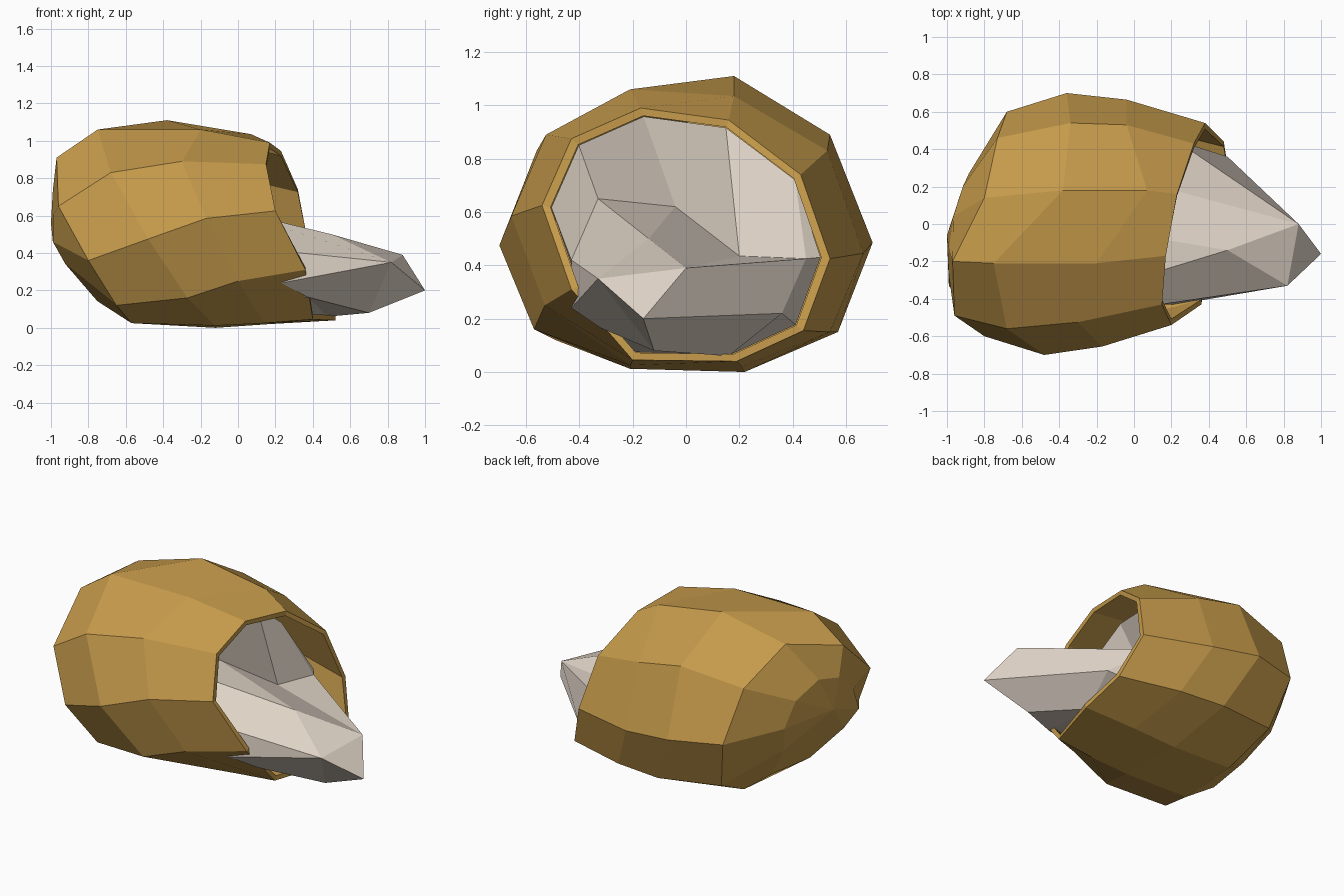
import bpy, bmesh
from mathutils import Vector

if "Cube" in bpy.data.objects:
    bpy.data.objects.remove(bpy.data.objects["Cube"])


def material(name, rgb):
    m = bpy.data.materials.new(name)
    m.diffuse_color = (*rgb, 1)
    m.use_nodes = True
    m.node_tree.nodes["Principled BSDF"].inputs["Base Color"].default_value = m.diffuse_color
    return m


def bridge(a, b):
    """Faces between two rings of equal length; repeated corners collapse to triangles."""
    n = len(a)
    quads = [(a[i], a[(i + 1) % n], b[(i + 1) % n], b[i]) for i in range(n)]
    return [list(dict.fromkeys(tuple(p) for p in q)) for q in quads]


def build(name, rings, mat, extra):
    """Loft through the rings, add the extra faces, and weld."""
    bm = bmesh.new()
    faces = [f for a, b in zip(rings, rings[1:]) for f in bridge(a, b)] + extra
    for f in faces:
        if len(f) > 2:
            bm.faces.new([bm.verts.new(p) for p in f])
    bmesh.ops.remove_doubles(bm, verts=bm.verts, dist=0.001)
    bmesh.ops.recalc_face_normals(bm, faces=bm.faces)
    me = bpy.data.meshes.new(name)
    bm.to_mesh(me)
    bm.free()
    me.materials.append(mat)
    ob = bpy.data.objects.new(name, me)
    bpy.context.collection.objects.link(ob)
    return ob


def shrink(ring, k, dx=0.0):
    """Scale a ring about the shell axis and slide it along x."""
    return [(x + dx, y * k, .5 + (z - .5) * k) for x, y, z in ring]


tan = material("tan_shell", (0.56, 0.325, 0.070))
grey = material("warm_grey_flesh", (0.73, 0.645, 0.56))

# Shell cross-sections, ten sides each, from the closed end to the lip
base = [(-.97, -.20, .91), (-.96, -.49, .65), (-.80, -.60, .36), (-.65, -.49, .12), (-.57, -.21, .025),
        (-.55, .20, .03), (-.60, .50, .18), (-.68, .60, .50), (-.73, .46, .82), (-.80, .14, 1.00)]
waist = [(-.75, -.21, 1.06), (-.68, -.56, .83), (-.48, -.70, .475), (-.27, -.57, .16), (-.12, -.21, .012),
         (-.12, .22, 0), (-.20, .57, .15), (-.36, .70, .485), (-.34, .54, .89), (-.38, .18, 1.11)]
neck = [(-.20, -.21, 1.06), (-.30, -.525, .89), (-.17, -.655, .585), (0, -.53, .25), (.14, -.21, .025),
        (.17, .21, .02), (.10, .54, .15), (-.04, .665, .445), (-.04, .53, .83), (.07, .18, 1.035)]
lip = [(.17, -.17, .99), (.15, -.43, .875), (.20, -.54, .625), (.36, -.43, .31), (.40, -.20, .045),
       (.52, .19, .04), (.48, .44, .155), (.38, .54, .425), (.32, .43, .74), (.23, .16, .945)]

# Rounded closed end
centre = Vector((-1.0, -.06, .56))
cap = []
for p in base:
    q = Vector(p).lerp(centre, .22 if p[2] < .05 else .5)
    q.x = max(q.x - .07 + .1 * q.y, -.99)
    cap.append(q)

# Shell wall: outside, flat lip edge, then back along the inside
k = .94
inside = [shrink(lip, k), shrink(neck, k), shrink(waist, k), shrink(base, k, .05)]
build("shell", [[centre] * 10, cap, base, waist, neck, lip] + inside, tan, [inside[-1]])

# Flesh: plug set back in the opening, folded collar, pointed front
plug = shrink(lip, .935, -.2)
plug[8] = (.02, .41, .72)
collar = [(-.10, -.04, .62), (-.12, -.33, .65), (.14, -.43, .42), (.23, -.43, .24), (.37, -.32, .165),
          (.48, .16, .06), (.50, .36, .22), (.22, .45, .425), (.22, .45, .425), (.14, .20, .435)]
M, Q, S = (.50, -.14, .50), (.82, -.33, .35), (.70, -.12, .08)
T, P = (1.0, -.16, .20), (.88, 0, .39)
front = [M, M, Q, Q, S, S, T, P, P, P]
back = [(-.50, .03, .48)] * 10
build("flesh", [back, plug, collar, front], grey, [(M, Q, P), (Q, T, P), (Q, S, T)])
